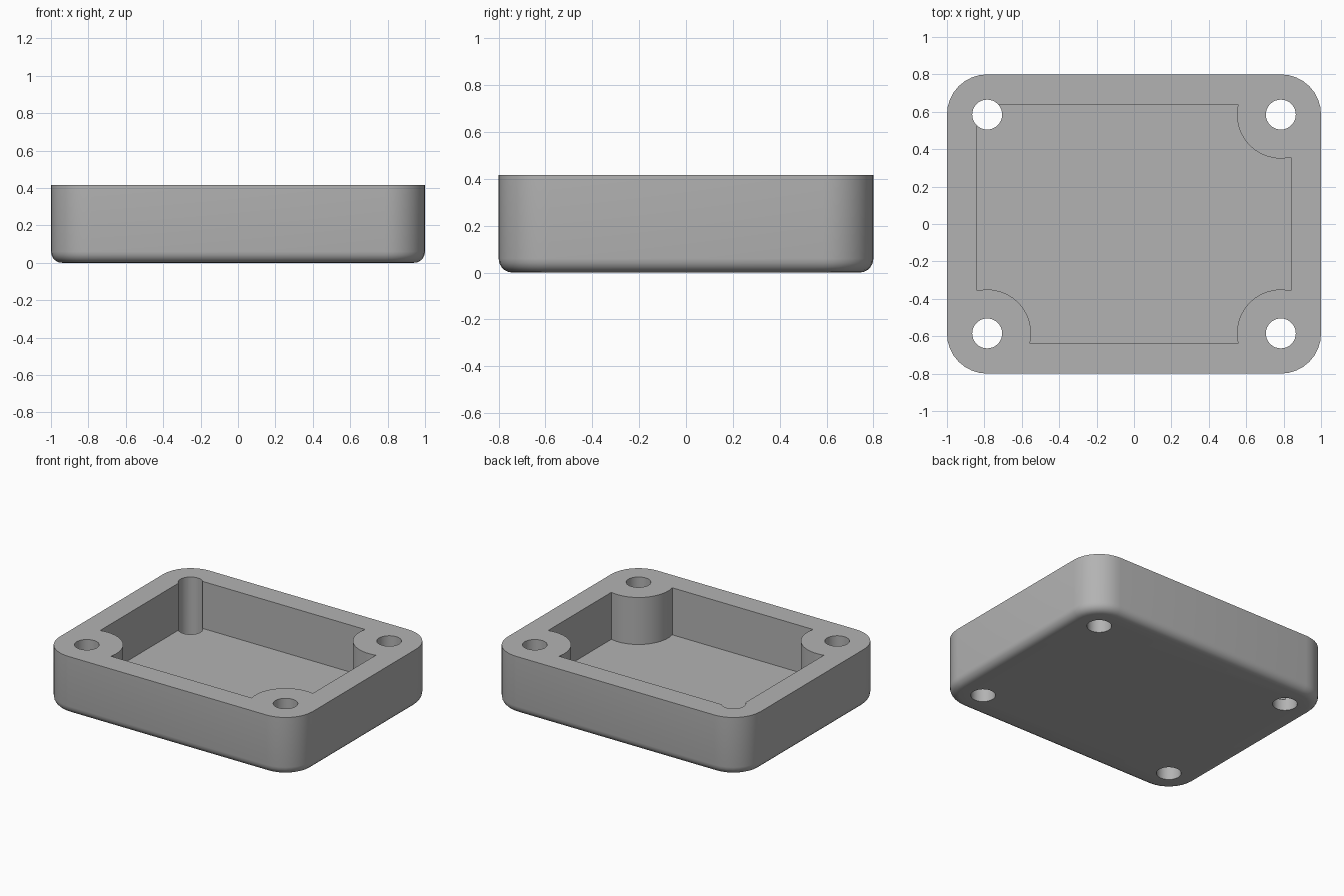
import bpy, bmesh
from math import sin, cos, asin, pi, radians

HX, HY, H = 1.0, 0.8, 0.416       # outer half sizes and height
PX, PY, FLOOR = 0.84, 0.64, 0.08  # pocket half sizes and floor thickness
CX, CY = 0.785, 0.585             # screw hole centres
HOLE_R, BOSS_R = 0.08, 0.235
CORNER_R, FILLET_R = 0.215, 0.06

cube = bpy.data.objects.get("Cube")
if cube:
    bpy.data.objects.remove(cube, do_unlink=True)

# One grey material
grey = bpy.data.materials.new("grey")
grey.use_nodes = True
colour = (0.45, 0.45, 0.45, 1)
grey.diffuse_color = colour
grey.node_tree.nodes["Principled BSDF"].inputs["Base Color"].default_value = colour


def arc(cx, cy, r, a0, a1, n):
    return [(cx + r * cos(a0 + (a1 - a0) * i / n),
             cy + r * sin(a0 + (a1 - a0) * i / n)) for i in range(n + 1)]


def prism(name, outline, z0, z1, fillet=0):
    """Extrude a counter-clockwise outline, optionally rounding the lower rim."""
    bm = bmesh.new()
    base = bm.faces.new([bm.verts.new((x, y, z0)) for x, y in outline])
    top = bmesh.ops.extrude_face_region(bm, geom=[base], use_keep_orig=True)["geom"]
    for v in top:
        if isinstance(v, bmesh.types.BMVert):
            v.co.z = z1
    bmesh.ops.recalc_face_normals(bm, faces=bm.faces)
    if fillet:
        rim = [e for e in bm.edges if all(v.co.z == z0 for v in e.verts)]
        bmesh.ops.bevel(bm, geom=rim, offset=fillet, segments=5,
                        profile=0.5, affect='EDGES')
    mesh = bpy.data.meshes.new(name)
    bm.to_mesh(mesh)
    bm.free()
    mesh.materials.append(grey)
    obj = bpy.data.objects.new(name, mesh)
    bpy.context.collection.objects.link(obj)
    return obj


# Tray body with rounded corners and a rounded lower rim
QUADRANTS = [(1, 1), (-1, 1), (-1, -1), (1, -1)]
outer = []
for i, (sx, sy) in enumerate(QUADRANTS):
    outer += arc(sx * (HX - CORNER_R), sy * (HY - CORNER_R), CORNER_R,
                 i * pi / 2, (i + 1) * pi / 2, 8)
tray = prism("tray", outer, 0, H, FILLET_R)

# Pocket outline: three corners wrap round screw bosses, the back right one is square
pocket = []
over = asin((PX - CX) / BOSS_R)
for i, (sx, sy) in enumerate(QUADRANTS):
    if (sx, sy) == (-1, 1):
        pocket.append((sx * PX, sy * PY))
    else:
        mid = i * pi / 2 + 5 * pi / 4
        pocket += arc(sx * CX, sy * CY, BOSS_R,
                      mid + pi / 4 + over, mid - pi / 4 - over, 12)
cutters = [prism("pocket_cutter", pocket, FLOOR, H + 0.2)]

# Screw holes right through all four corners
for sx, sy in QUADRANTS:
    circle = arc(sx * CX, sy * CY, HOLE_R, 0, 2 * pi, 32)[:-1]
    cutters.append(prism("hole_cutter", circle, -0.1, H + 0.1))

bpy.ops.object.select_all(action='DESELECT')
tray.select_set(True)
bpy.context.view_layer.objects.active = tray
for cutter in cutters:
    mod = tray.modifiers.new("cut", 'BOOLEAN')
    mod.operation = 'DIFFERENCE'
    mod.solver = 'EXACT'
    mod.object = cutter
    bpy.ops.object.modifier_apply(modifier=mod.name)
    bpy.data.objects.remove(cutter, do_unlink=True)

bpy.ops.object.shade_smooth_by_angle(angle=radians(30))
